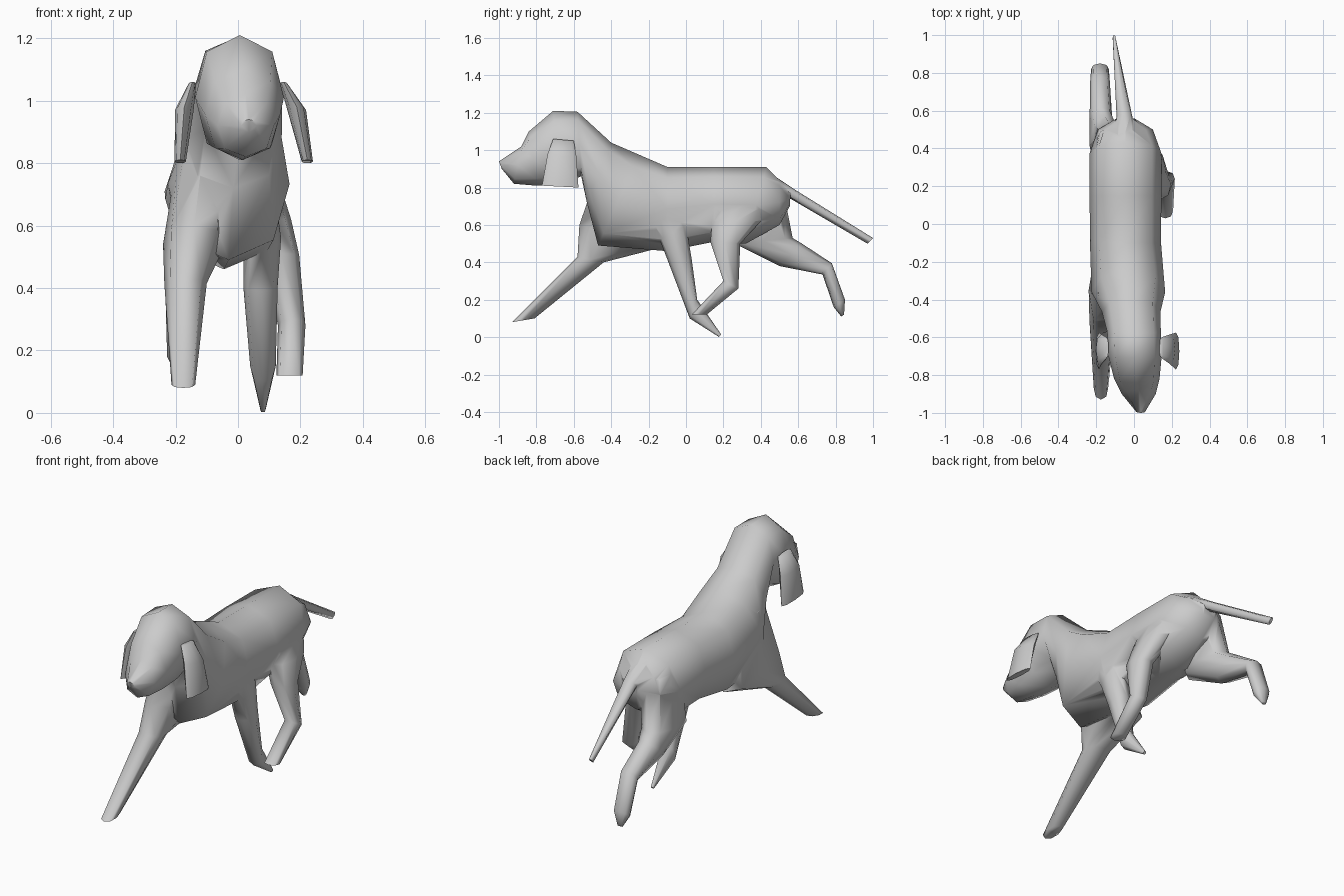
import bpy, bmesh, math
from mathutils import Vector

SIDES = 8


def spow(v, p=0.88):
    return math.copysign(abs(v) ** p, v)


def loft(name, rings):
    """Each ring: (y, z) of one edge, (y, z) of the opposite edge, x centre, half width."""
    bm = bmesh.new()
    loops = []
    for (y1, z1), (y2, z2), xc, hw in rings:
        a, b = Vector((xc, y1, z1)), Vector((xc, y2, z2))
        mid, half = (a + b) / 2, (a - b) / 2
        loop = []
        for i in range(SIDES):
            t = 2 * math.pi * i / SIDES
            loop.append(bm.verts.new(mid + half * spow(math.cos(t))
                                     + Vector((hw * spow(math.sin(t)), 0, 0))))
        loops.append(loop)
    for l0, l1 in zip(loops, loops[1:]):
        for i in range(SIDES):
            j = (i + 1) % SIDES
            bm.faces.new((l0[i], l0[j], l1[j], l1[i]))
    bm.faces.new(loops[0])
    bm.faces.new(loops[-1])
    bmesh.ops.recalc_face_normals(bm, faces=bm.faces)
    me = bpy.data.meshes.new(name)
    bm.to_mesh(me)
    bm.free()
    ob = bpy.data.objects.new(name, me)
    bpy.context.collection.objects.link(ob)
    return ob


# head, neck and torso
body = loft("body", [
    ((-1.0, 0.94), (-0.985, 0.90), 0.035, 0.025),
    ((-0.88, 1.02), (-0.92, 0.82), 0.025, 0.09),
    ((-0.84, 1.10), (-0.80, 0.81), 0.015, 0.12),
    ((-0.71, 1.21), (-0.68, 0.81), 0.005, 0.142),
    ((-0.58, 1.205), (-0.56, 0.86), 0.0, 0.142),
    ((-0.40, 1.04), (-0.53, 0.72), -0.015, 0.155),
    ((-0.25, 0.975), (-0.47, 0.49), -0.03, 0.195),
    ((-0.10, 0.91), (-0.10, 0.46), -0.045, 0.188),
    ((0.15, 0.91), (0.15, 0.51), -0.045, 0.19),
    ((0.43, 0.91), (0.32, 0.50), -0.045, 0.19),
    ((0.50, 0.84), (0.50, 0.60), -0.045, 0.145),
    ((0.56, 0.78), (0.555, 0.70), -0.045, 0.05),
])

# limbs in mid stride, and the tail
limbs = [
    loft("front_leg_left", [
        ((-0.48, 0.86), (-0.25, 0.84), -0.11, 0.08),
        ((-0.57, 0.60), (-0.13, 0.48), -0.14, 0.10),
        ((-0.58, 0.43), (-0.44, 0.40), -0.168, 0.068),
        ((-0.93, 0.08), (-0.81, 0.10), -0.175, 0.038),
    ]),
    loft("front_leg_right", [
        ((-0.32, 0.78), (-0.05, 0.75), 0.06, 0.05),
        ((-0.14, 0.52), (0.0, 0.60), 0.078, 0.06),
        ((-0.09, 0.39), (0.03, 0.42), 0.072, 0.055),
        ((0.02, 0.10), (0.06, 0.20), 0.08, 0.041),
        ((0.175, 0.002), (0.188, 0.015), 0.08, 0.008),
    ]),
    loft("hind_leg_right", [
        ((0.20, 0.82), (0.47, 0.80), 0.05, 0.06),
        ((0.14, 0.62), (0.40, 0.62), 0.10, 0.07),
        ((0.13, 0.51), (0.29, 0.50), 0.138, 0.058),
        ((0.20, 0.30), (0.28, 0.26), 0.172, 0.044),
        ((0.03, 0.12), (0.11, 0.12), 0.165, 0.042),
    ]),
    loft("hind_leg_left", [
        ((0.28, 0.82), (0.52, 0.79), -0.12, 0.08),
        ((0.26, 0.50), (0.57, 0.53), -0.155, 0.08),
        ((0.50, 0.38), (0.62, 0.50), -0.175, 0.06),
        ((0.73, 0.335), (0.78, 0.395), -0.18, 0.052),
        ((0.79, 0.16), (0.85, 0.20), -0.18, 0.047),
        ((0.83, 0.11), (0.845, 0.12), -0.18, 0.015),
    ]),
    loft("tail", [
        ((0.46, 0.87), (0.50, 0.74), -0.045, 0.055),
        ((0.58, 0.79), (0.55, 0.745), -0.05, 0.042),
        ((1.0, 0.53), (0.97, 0.50), -0.105, 0.008),
    ]),
]

# merge limbs and tail into one skin
bpy.context.view_layer.objects.active = body
for limb in limbs:
    mod = body.modifiers.new("join_" + limb.name, 'BOOLEAN')
    mod.operation = 'UNION'
    mod.solver = 'EXACT'
    mod.object = limb
    bpy.ops.object.modifier_apply(modifier=mod.name)
    bpy.data.objects.remove(limb)

# floppy ears, the right one swinging further out
ears = []
for name, x_top, x_mid, x_tip in (("ear_right", 0.146, 0.188, 0.222),
                                  ("ear_left", -0.146, -0.172, -0.185)):
    ears.append(loft(name, [
        ((-0.71, 1.06), (-0.60, 1.05), x_top, 0.012),
        ((-0.74, 0.98), (-0.585, 0.96), x_mid, 0.03),
        ((-0.77, 0.81), (-0.575, 0.80), x_tip, 0.018),
    ]))

bpy.ops.object.select_all(action='DESELECT')
for ob in [body] + ears:
    ob.select_set(True)
bpy.ops.object.shade_smooth_by_angle(angle=math.radians(75))
